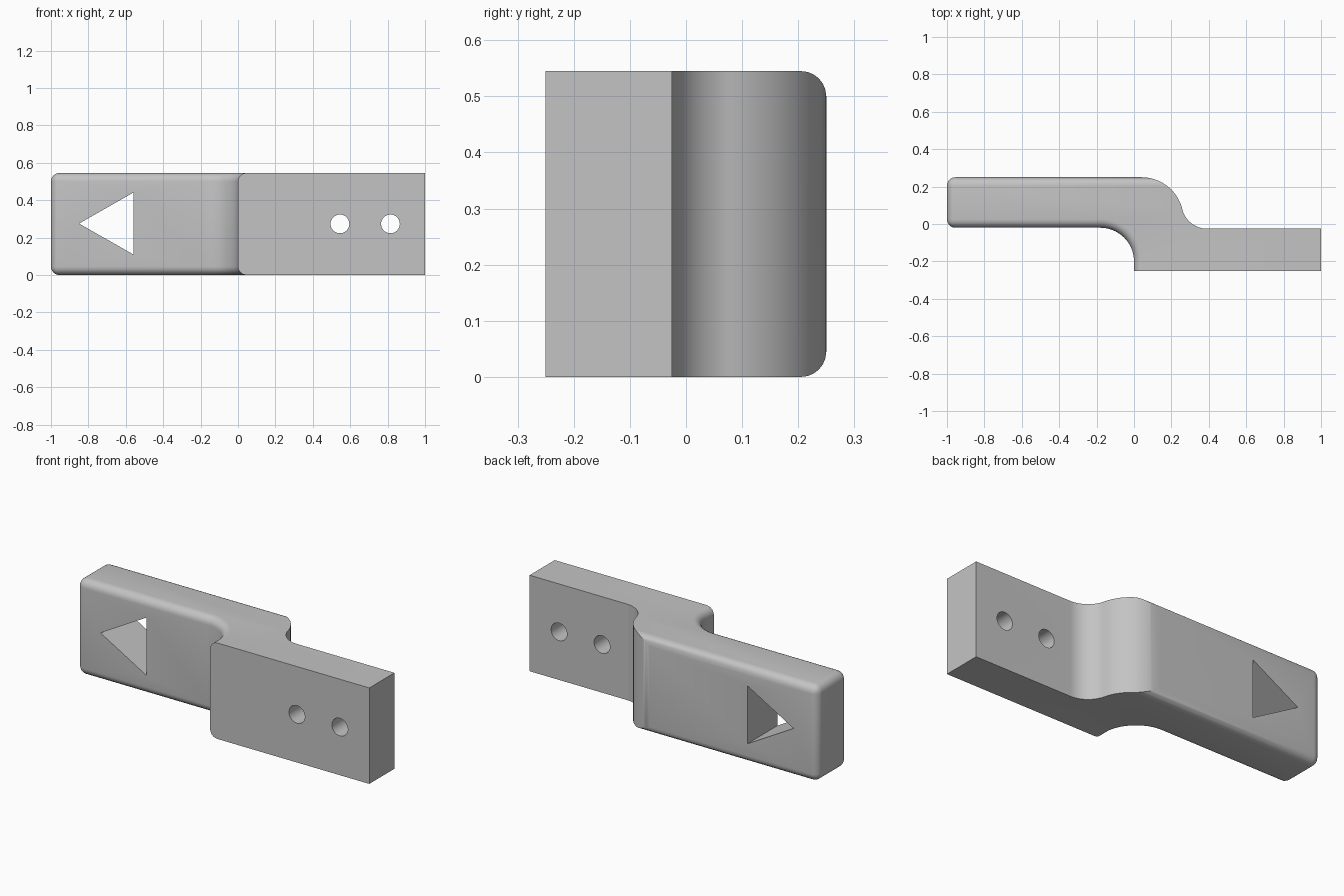
import bpy, bmesh
from math import radians, sin, cos, pi

cube = bpy.data.objects.get("Cube")
if cube:
    bpy.data.objects.remove(cube, do_unlink=True)

HEIGHT = 0.545
FILLET = 0.045
FRONT, BACK = -0.25, 0.25
ARM_FRONT, TAB_BACK = -0.02, -0.025

grey = bpy.data.materials.new("light grey")
grey.use_nodes = True
grey.diffuse_color = (0.55, 0.55, 0.55, 1)
grey.node_tree.nodes["Principled BSDF"].inputs["Base Color"].default_value = grey.diffuse_color


def arc(cx, cy, r, start, end, n=20):
    angles = [radians(start + (end - start) * i / n) for i in range(n + 1)]
    return [(cx + r * cos(a), cy + r * sin(a)) for a in angles]


def prism(points, low, high, axis="Z"):
    """Extrude an outline along z (points are x, y) or along y (points are x, z)."""
    bm = bmesh.new()
    place = (lambda a, b, t: (a, b, t)) if axis == "Z" else (lambda a, b, t: (a, t, b))
    rings = [[bm.verts.new(place(a, b, t)) for a, b in points] for t in (low, high)]
    bm.faces.new(rings[0])
    bm.faces.new(rings[1])
    for i in range(len(points)):
        j = (i + 1) % len(points)
        bm.faces.new((rings[0][i], rings[0][j], rings[1][j], rings[1][i]))
    bmesh.ops.recalc_face_normals(bm, faces=bm.faces)
    return bm


def make_object(name, bm):
    mesh = bpy.data.meshes.new(name)
    bm.to_mesh(mesh)
    bm.free()
    mesh.materials.append(grey)
    obj = bpy.data.objects.new(name, mesh)
    bpy.context.collection.objects.link(obj)
    return obj


# Blank with the concave front step
step = arc(-0.18, -0.20, 0.18, 90, 0)
outline = [(-1, ARM_FRONT)] + step + [(0, FRONT), (1, FRONT), (1, BACK), (-1, BACK)]
bm = prism(outline, 0, HEIGHT)

# Round the arm's end, its back edges and its front edges through the step
def rounded(edge):
    a, b = (v.co for v in edge.verts)
    at_end = max(a.x, b.x) < -0.99
    level = abs(a.z - b.z) < 1e-4
    back = min(a.y, b.y) > BACK - 0.01
    front = max(a.x, b.x) < 0.001
    return at_end or (level and (back or front))


bmesh.ops.bevel(bm, geom=[e for e in bm.edges if rounded(e)], offset=FILLET,
                offset_type="OFFSET", segments=6, profile=0.5, affect="EDGES")
body = make_object("offset_bracket", bm)

# Cutters: rear S-curve, triangular window and two bolt holes
s_curve = arc(0.04, 0.025, 0.225, 90, 14) + arc(0.391, 0.112, 0.137, 194, 270)[1:]
relief = [(0.04, 0.4)] + s_curve + [(1.1, TAB_BACK), (1.1, 0.4)]
triangle = [(-0.85, 0.275), (-0.56, 0.11), (-0.56, 0.44)]
cutters = [make_object("rear_relief_cutter", prism(relief, -0.1, HEIGHT + 0.1)),
           make_object("triangle_cutter", prism(triangle, -0.5, 0.5, "Y"))]
for x in (0.545, 0.815):
    hole = arc(x, 0.273, 0.05, 0, 360, 32)[:-1]
    cutters.append(make_object("bolt_hole_cutter", prism(hole, -0.5, 0.5, "Y")))

for cutter in cutters:
    cut = body.modifiers.new(cutter.name, "BOOLEAN")
    cut.operation = "DIFFERENCE"
    cut.solver = "EXACT"
    cut.object = cutter

# Apply the cuts, then remove the cutters
bpy.ops.object.select_all(action="DESELECT")
bpy.context.view_layer.objects.active = body
body.select_set(True)
for name in [m.name for m in body.modifiers]:
    bpy.ops.object.modifier_apply(modifier=name)
for cutter in cutters:
    bpy.data.objects.remove(cutter, do_unlink=True)
bpy.ops.object.shade_smooth_by_angle(angle=radians(30))
